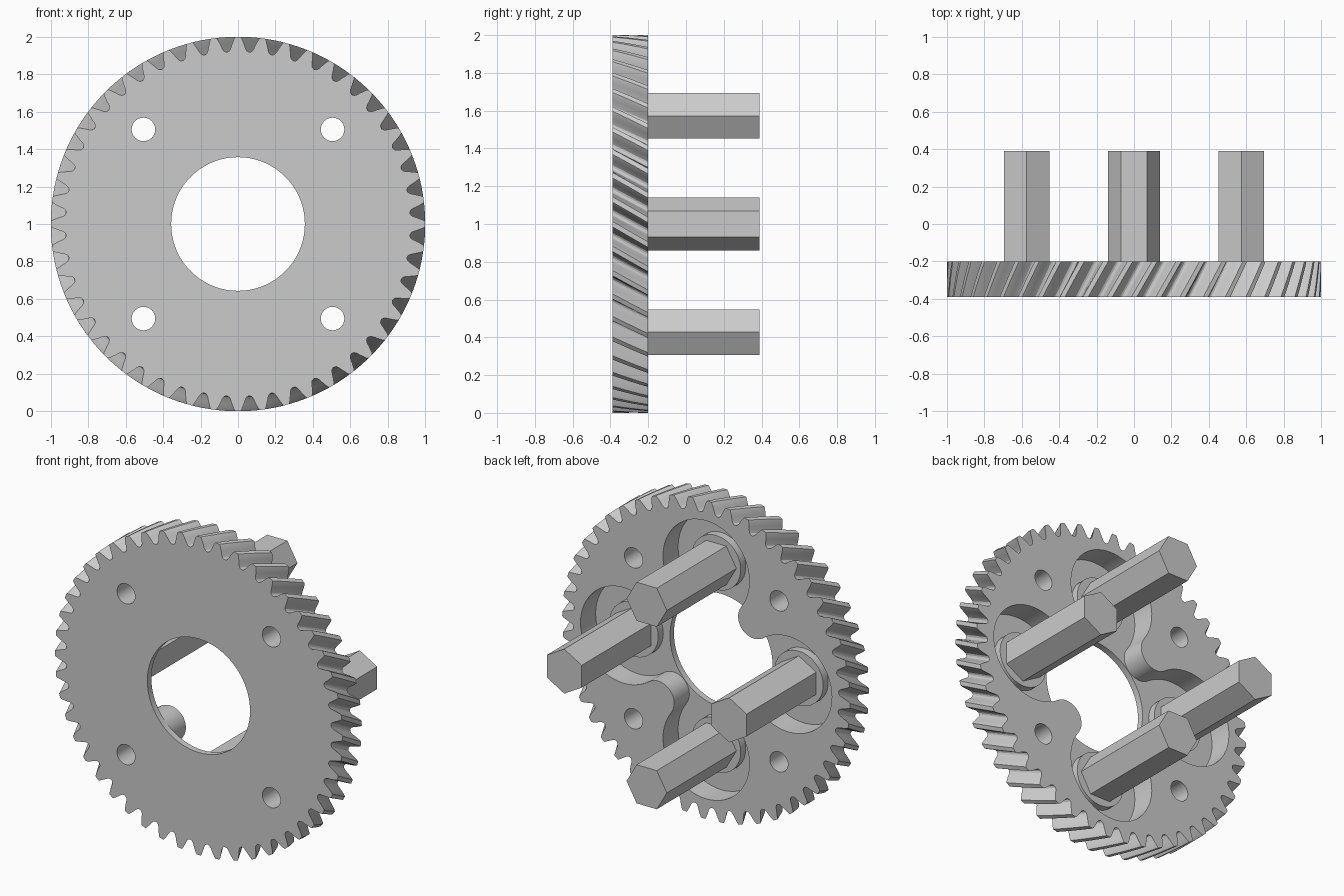
import bpy, bmesh, math
from math import sin, cos, pi

if "Cube" in bpy.data.objects:
    bpy.data.objects.remove(bpy.data.objects["Cube"])

FRONT, BACK, FLOOR, POST_END = -0.39, -0.2, -0.35, 0.39
TEETH, POST_R, POCKET_R = 48, 0.573, 0.30

grey = bpy.data.materials.new("plain_grey")
grey.use_nodes = True
colour = (0.6, 0.6, 0.6, 1)
grey.diffuse_color = colour
grey.node_tree.nodes["Principled BSDF"].inputs["Base Color"].default_value = colour


def arc(cx, cz, r, a0, a1, n):
    """Points on an arc, both ends included."""
    return [(cx + r * cos(a0 + (a1 - a0) * i / n), cz + r * sin(a0 + (a1 - a0) * i / n))
            for i in range(n + 1)]


def circle(cx, cz, r, n=48, start=0.0):
    return arc(cx, cz, r, start, start + 2 * pi, n)[:-1]


def turn(points, a):
    return [(x * cos(a) - z * sin(a), x * sin(a) + z * cos(a)) for x, z in points]


def wall(bm, outline, y0, y1, twist=0.0, steps=1):
    """Sweep a closed outline along y, optionally twisting; return the end loops."""
    layers = []
    for s in range(steps + 1):
        t = s / steps
        layers.append([bm.verts.new((x, y0 + (y1 - y0) * t, z + 1))
                       for x, z in turn(outline, twist * t)])
    n = len(outline)
    for a, b in zip(layers, layers[1:]):
        for i in range(n):
            bm.faces.new((a[i], a[(i + 1) % n], b[(i + 1) % n], b[i]))
    return layers[0], layers[-1]


def fill(bm, loops):
    """Flat face between an outer loop and the holes inside it."""
    edges = [bm.edges.get((a, b)) for loop in loops
             for a, b in zip(loop, loop[1:] + loop[:1])]
    bmesh.ops.triangle_fill(bm, edges=edges, use_beauty=True, normal=(0, -1, 0))


def finish(name, bm, smooth_angle=0):
    bmesh.ops.recalc_face_normals(bm, faces=bm.faces)
    mesh = bpy.data.meshes.new(name)
    bm.to_mesh(mesh)
    bm.free()
    mesh.materials.append(grey)
    ob = bpy.data.objects.new(name, mesh)
    bpy.context.collection.objects.link(ob)
    if smooth_angle:
        bpy.ops.object.select_all(action='DESELECT')
        ob.select_set(True)
        bpy.context.view_layer.objects.active = ob
        bpy.ops.object.shade_smooth_by_angle(angle=math.radians(smooth_angle))


def prism(name, outline, y0, y1, smooth_angle=0):
    bm = bmesh.new()
    for end in wall(bm, outline, y0, y1):
        bm.faces.new(end)
    finish(name, bm, smooth_angle)


# Tooth profile: one half as (share of pitch, radius), mirrored and repeated
half = [(0.11, 1.0), (0.16, 0.99), (0.25, 0.962), (0.32, 0.938), (0.38, 0.926), (0.46, 0.921)]
tooth = [(-f, r) for f, r in reversed(half)] + half
pitch = 2 * pi / TEETH
teeth = [(r * cos((i + f) * pitch), r * sin((i + f) * pitch))
         for i in range(TEETH) for f, r in tooth]

# Rear cavity profile: four round pockets joined by round-tipped lobes
lobe = 0.47 * cos(pi / 4)
gap = math.hypot(POST_R - lobe, lobe)
tangent = math.atan2(lobe, lobe - POST_R)
quarter = (arc(POST_R, 0, POCKET_R, -tangent, tangent, 40)
           + arc(lobe, lobe, gap - POCKET_R, tangent + pi, 1.5 * pi - tangent, 20)[1:-1])
cavity = [p for k in range(4) for p in turn(quarter, k * pi / 2)]

# Helical gear with axle hole, bolt holes and rear cavity
bm = bmesh.new()
rim_front, rim_back = wall(bm, teeth, FRONT, BACK, twist=-0.11, steps=4)
hole_front, hole_floor = wall(bm, circle(0, 0, 0.357, 72), FRONT, FLOOR)
cavity_floor, cavity_back = wall(bm, cavity, FLOOR, BACK)
bolts = [wall(bm, circle(sx * 0.505, sz * 0.505, 0.063, 32), FRONT, BACK)
         for sx in (-1, 1) for sz in (-1, 1)]
fill(bm, [rim_front, hole_front] + [b[0] for b in bolts])
fill(bm, [rim_back, cavity_back] + [b[1] for b in bolts])
fill(bm, [cavity_floor, hole_floor])
finish("gear", bm, 25)

# Hexagonal posts standing on round bosses
for k, side in enumerate(("left", "top", "right", "bottom")):
    a = k * pi / 2
    prism(side + "_boss", turn(circle(POST_R, 0, 0.17), a), FLOOR - 0.005, FLOOR + 0.05, 30)
    prism(side + "_post", turn(circle(POST_R, 0, 0.14, 6, pi / 6), a), FLOOR - 0.005, POST_END)
